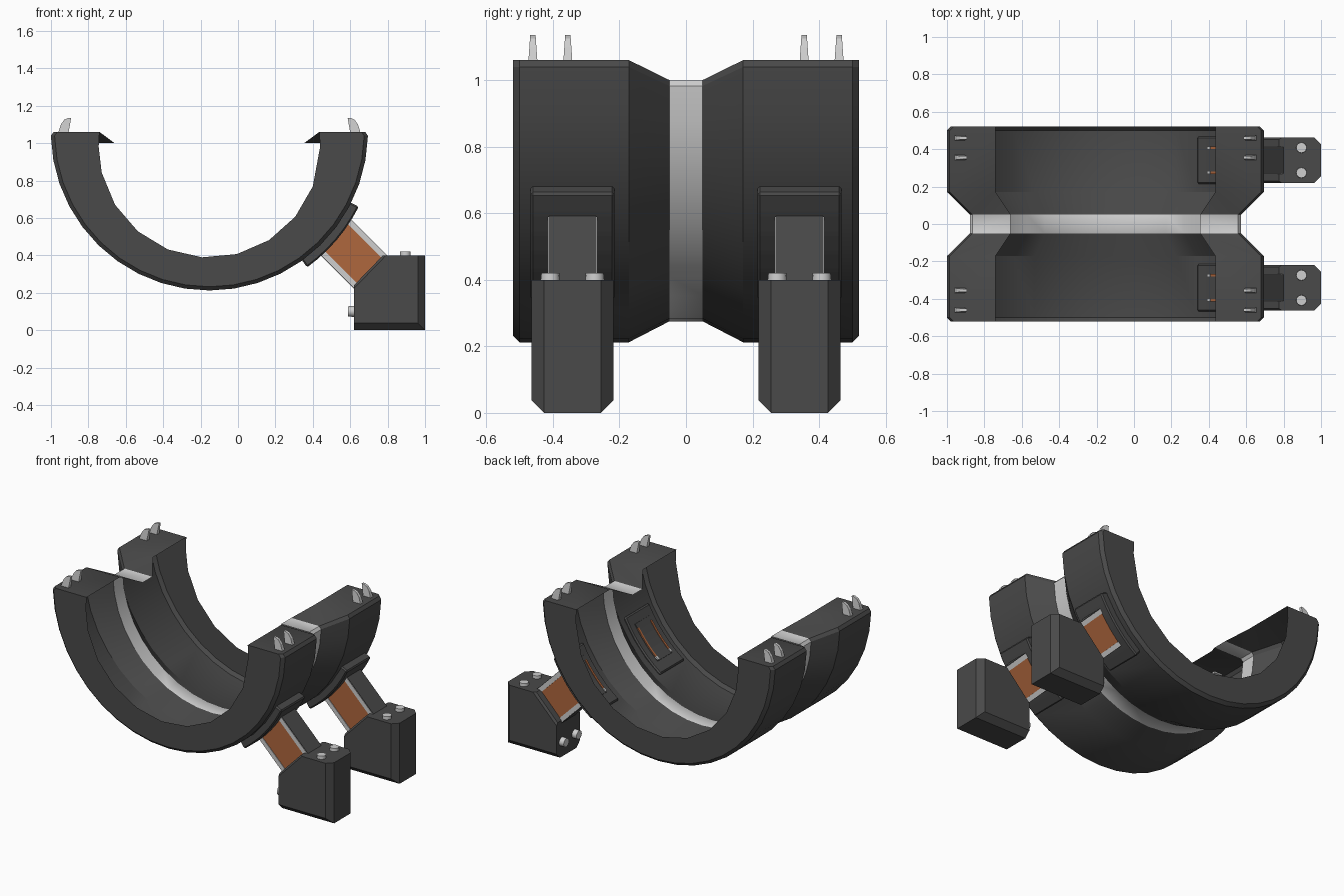
import bpy, bmesh, math
from mathutils import Vector

if "Cube" in bpy.data.objects:
    bpy.data.objects.remove(bpy.data.objects["Cube"])


def material(name, r, g, b):
    m = bpy.data.materials.new(name)
    m.use_nodes = True
    m.diffuse_color = (r, g, b, 1)
    m.node_tree.nodes["Principled BSDF"].inputs["Base Color"].default_value = (r, g, b, 1)
    return m


DARK = material("dark grey", .067, .067, .067)
LIGHT = material("light grey", .62, .62, .62)
COPPER = material("copper", .43, .135, .048)
CX, TOP = -.153, 1.06


def finish(bm, name, mats, smooth=False):
    bmesh.ops.recalc_face_normals(bm, faces=bm.faces)
    me = bpy.data.meshes.new(name)
    bm.to_mesh(me)
    bm.free()
    ob = bpy.data.objects.new(name, me)
    bpy.context.collection.objects.link(ob)
    for m in mats:
        me.materials.append(m)
    if smooth:
        bpy.ops.object.select_all(action='DESELECT')
        ob.select_set(True)
        bpy.context.view_layer.objects.active = ob
        bpy.ops.object.shade_smooth_by_angle(angle=math.radians(30))
    return ob


def prism(name, pts, y0, y1, mat, bevel=0):
    """Extrude an x-z outline along y."""
    bm = bmesh.new()
    a = [bm.verts.new((x, y0, z)) for x, z in pts]
    b = [bm.verts.new((x, y1, z)) for x, z in pts]
    bm.faces.new(a)
    bm.faces.new(b)
    for i in range(len(pts)):
        k = (i + 1) % len(pts)
        bm.faces.new((a[i], a[k], b[k], b[i]))
    if bevel:
        bmesh.ops.recalc_face_normals(bm, faces=bm.faces)
        bmesh.ops.bevel(bm, geom=bm.edges[:], offset=bevel, segments=1, affect='EDGES')
    return finish(bm, name, [mat])


def polar(r, deg, cz=TOP):
    a = math.radians(deg)
    return CX + r * math.cos(a), cz - r * math.sin(a)


def arc_plate(name, a0, a1, r0, r1, yc, half, mat, bevel=0):
    """Curved plate following the ring."""
    steps = [a0 + (a1 - a0) * k / 6 for k in range(7)]
    pts = [polar(r1, a) for a in steps] + [polar(r0, a) for a in reversed(steps)]
    prism(name, pts, yc - half, yc + half, mat, bevel)


# Inner rim of the end walls is a coarse polygon, each side halved to match the outer skin
coarse = [0] + [21 + 18.2 * k for k in range(9)] + [180]


def rim_point(j):
    k, half = divmod(j, 2)
    a, b = (Vector(polar(.592, coarse[min(i, 10)], .98)) for i in (k, k + half))
    return (a + b) / 2


# Half ring: hollow shell of two lobes and a narrow waist, open on the inside
def half_ring():
    ys = [-.52, -.50, -.172, -.05, .05, .172, .50, .52]
    radii = [.828, .848, .848, .725, .725, .848, .848, .828]
    n, last = len(ys), 22
    bm = bmesh.new()

    def quad(*v):
        f = bm.faces.new(v)
        f.material_index = int(all(abs(p.co.y) < .06 for p in v))

    skin = []
    for j in range(last + 1):
        row = []
        for y, r in zip(ys, radii):
            cz = 1.0 if abs(y) < .1 else TOP
            if j in (0, last):
                x, z = polar(r - .015, 180 * j / last, cz)
            else:
                x, z = polar(r, 1.4 + 177.2 * (j - 1) / (last - 2), cz)
            row.append(bm.verts.new((x, y, z)))
        skin.append(row)
    for o, o2 in zip(skin, skin[1:]):
        for k in range(n - 1):
            quad(o[k], o[k + 1], o2[k + 1], o2[k])

    # Top faces, dipping to a tab at the waist
    caps = []
    for side, row in ((1, skin[0]), (-1, skin[-1])):
        cap = []
        for y in ys:
            x, z = (.507, 1.0) if abs(y) < .1 else (.588, TOP)
            cap.append(bm.verts.new((CX + side * x, y, z)))
        for k in range(n - 1):
            quad(row[k], cap[k], cap[k + 1], row[k + 1])
        caps.append(cap)

    # Flat end walls
    for k in (0, n - 1):
        rim = [bm.verts.new((p.x, ys[k], p.y)) for p in map(rim_point, range(last - 1))]
        rim = [caps[0][k]] + rim + [caps[1][k]]
        for j in range(last):
            quad(skin[j][k], skin[j + 1][k], rim[j + 1], rim[j])
    finish(bm, "half_ring", [DARK, LIGHT], True)


def bolt(name, centre, axis, r, depth):
    bm = bmesh.new()
    bmesh.ops.create_cone(bm, cap_ends=True, segments=16, radius1=r, radius2=r * .95, depth=depth)
    rot = Vector((0, 0, 1)).rotation_difference(Vector(axis)).to_matrix()
    bmesh.ops.rotate(bm, verts=bm.verts, matrix=rot)
    bmesh.ops.translate(bm, verts=bm.verts, vec=centre)
    finish(bm, name, [LIGHT], True)


# Arm outline strip, h0..h1 across the slanted arm
def arm_strip(h0, h1):
    s, e, n = Vector((.51, .51)), Vector((.74, .28)), Vector((1, 1)).normalized()
    return [s + n * h0, e + n * h0, e + n * h1, s + n * h1]


# Foot block with trimmed outer and lower edges
def foot_block(yc):
    w = .1225
    outline = [(.62, 0), (.62, .24), (.775, .40), (1, .40), (1, 0)]
    ob = prism("foot_block", outline, yc - w, yc + w, DARK)
    bm = bmesh.new()
    bm.from_mesh(ob.data)
    trim, soft = [], []
    for e in bm.edges:
        a, b = (v.co for v in e.verts)
        if abs(a.y - b.y) > .1:
            continue
        low = a.z < .01 and b.z < .01
        outer = a.x > .99 and b.x > .99
        (trim if low or outer else soft).append(e)
    bmesh.ops.bevel(bm, geom=trim, offset=.037, segments=1, affect='EDGES')
    soft = [e for e in soft if e.is_valid]
    bmesh.ops.bevel(bm, geom=soft, offset=.012, segments=1, affect='EDGES')
    bm.to_mesh(ob.data)
    bm.free()


half_ring()
for s in (-1, 1):
    yc = s * .341

    # Mounting pad, passing through the skin to the inside
    arc_plate("mounting_pad", 26.6, 54.2, .834, .893, yc, .126, DARK, .008)
    arc_plate("arm_root", 31, 49, .828, .84, yc, .074, DARK)

    # Arm with copper sides and light rails
    prism("arm_core", arm_strip(-.122, .122), yc - .066, yc + .066, DARK)
    prism("arm_copper", arm_strip(-.097, .097), yc - .069, yc + .069, COPPER)
    for h in (-.109, .109):
        prism("arm_rail", arm_strip(h - .014, h + .014), yc - .073, yc + .073, LIGHT)
        # Dark cover over each rail, leaving only its sides light
        k = math.copysign(.124, h)
        prism("arm_cover", arm_strip(k - .002, k + .002), yc - .07, yc + .07, DARK)

    foot_block(yc)
    for d in (-.067, .067):
        bolt("top_bolt", (.895, yc + d, .405), (0, 0, 1), .029, .03)
        bolt("side_bolt", (.605, yc + d, .10), (-1, 0, 0), .029, .035)

        # Inner ends of the copper sides and rails
        arc_plate("copper_slot", 33, 47, .824, .832, yc + d, .007, COPPER)
        arc_plate("rail_end", 47, 48.6, .822, .832, yc + d, .007, LIGHT)

    # Curved locking teeth on the four end faces
    for side in (-1, 1):
        tooth = [(.81, 1.05), (.794, 1.10), (.776, 1.125), (.754, 1.135), (.739, 1.135), (.754, 1.05)]
        for y in (.355, .46):
            ob = prism("locking_tooth", [(CX + side * x, z) for x, z in tooth],
                       s * y - .014, s * y + .014, LIGHT)
            for v in ob.data.vertices:
                v.co.y = s * y + (v.co.y - s * y) * (1 - 5 * (v.co.z - 1.05))
